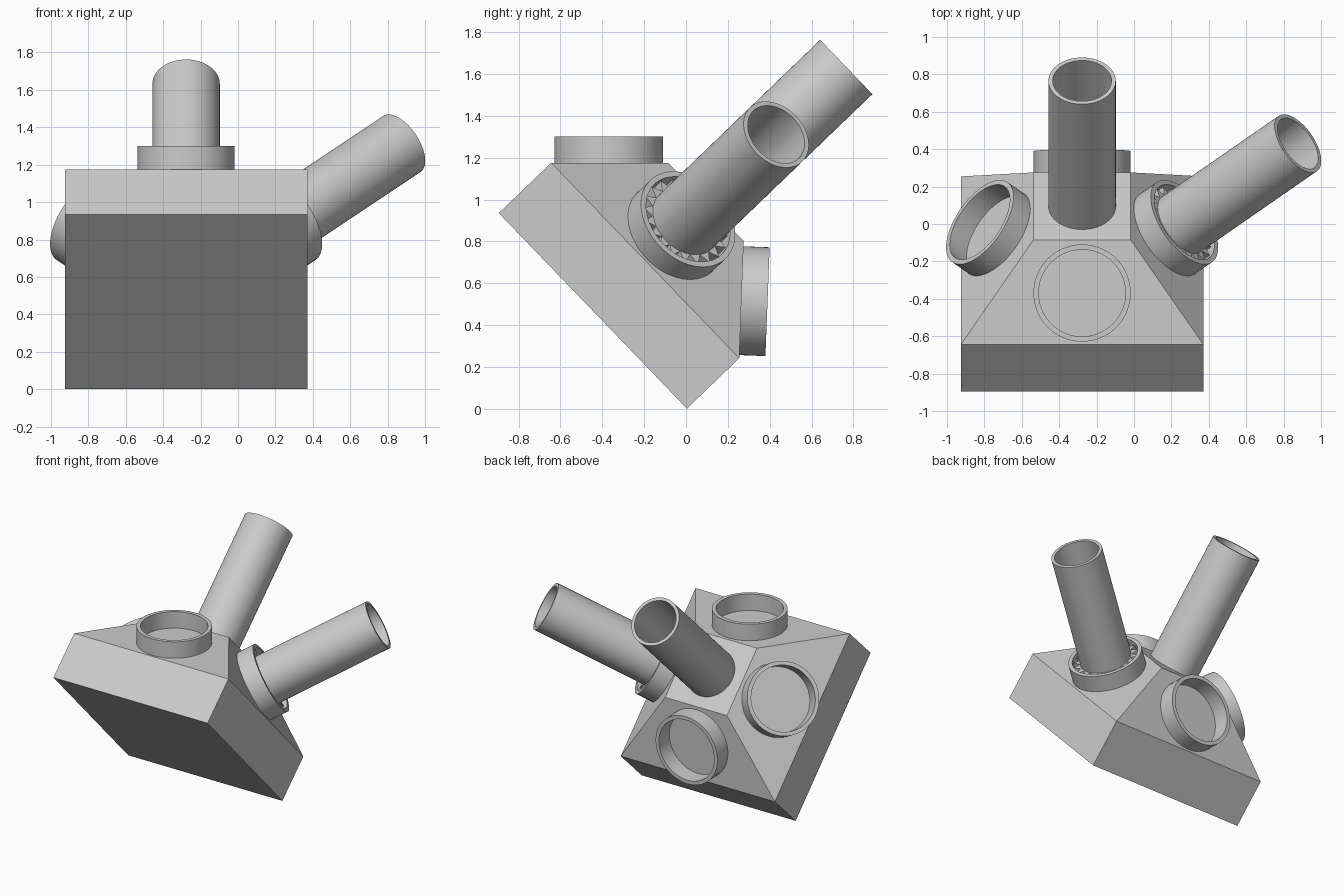
import bpy, bmesh, math
from mathutils import Matrix

cube = bpy.data.objects.get("Cube")
if cube:
    bpy.data.objects.remove(cube, do_unlink=True)

grey = bpy.data.materials.new("plain grey")
grey.use_nodes = True
grey.diffuse_color = (0.6, 0.6, 0.6, 1)
grey.node_tree.nodes["Principled BSDF"].inputs["Base Color"].default_value = (0.6, 0.6, 0.6, 1)

TILT = math.radians(46.1)
BODY = Matrix.Translation((-0.2775, -0.445, 0.468)) @ Matrix.Rotation(-TILT, 4, 'X')


def finish(name, bm, place, smooth=False):
    bmesh.ops.recalc_face_normals(bm, faces=bm.faces[:])
    mesh = bpy.data.meshes.new(name)
    bm.to_mesh(mesh)
    bm.free()
    mesh.materials.append(grey)
    obj = bpy.data.objects.new(name, mesh)
    bpy.context.collection.objects.link(obj)
    obj.matrix_world = place
    if smooth:
        bpy.ops.object.select_all(action='DESELECT')
        obj.select_set(True)
        bpy.context.view_layer.objects.active = obj
        bpy.ops.object.shade_smooth_by_angle(angle=math.radians(35))
    return obj


def pipe(name, place, inner, outer, low, high, sides=64, valley=None):
    """Hollow cylinder; with a valley radius the outside becomes pointed teeth."""
    bm = bmesh.new()
    rows = []
    for i in range(sides):
        a = math.tau * i / sides
        r = valley if valley and i % 2 else outer
        rows.append([bm.verts.new((q * math.cos(a), q * math.sin(a), z))
                     for q, z in ((inner, low), (r, low), (r, high), (inner, high))])
    for i, row in enumerate(rows):
        nxt = rows[(i + 1) % sides]
        for j in range(4):
            k = (j + 1) % 4
            bm.faces.new((row[j], nxt[j], nxt[k], row[k]))
    return finish(name, bm, place, smooth=valley is None)


# Square slab that rises into a cut-off pyramid
bm = bmesh.new()
levels = []
for half, z in ((0.648, 0), (0.648, 0.347), (0.26, 0.75)):
    levels.append([bm.verts.new((sx * half, sy * half, z))
                   for sx, sy in ((-1, -1), (1, -1), (1, 1), (-1, 1))])
for lower, upper in zip(levels, levels[1:]):
    for i in range(4):
        j = (i + 1) % 4
        bm.faces.new((lower[i], lower[j], upper[j], upper[i]))
bm.faces.new(levels[0])
bm.faces.new(levels[-1])
finish("pyramid_body", bm, BODY)

# One collar on each sloping side
sockets = {}
for k, side in enumerate(("left", "back", "right", "top")):
    sockets[side] = (BODY @ Matrix.Rotation(k * math.pi / 2, 4, 'Z')
                     @ Matrix.Translation((0.457, 0, 0.545))
                     @ Matrix.Rotation(TILT, 4, 'Y'))
    pipe(side + "_collar", sockets[side], 0.232, 0.26, 0, 0.125)

# Tubes: one on the flat tip, one in the left collar
pipe("centre_tube", BODY @ Matrix.Translation((0, 0, 0.75)), 0.157, 0.18, 0, 0.93)
pipe("left_tube", sockets["left"], 0.157, 0.18, 0, 0.967)

# Toothed sleeve filling the gap round the left tube
pipe("left_toothed_sleeve", sockets["left"], 0.17, 0.232, 0, 0.1, sides=40, valley=0.183)
